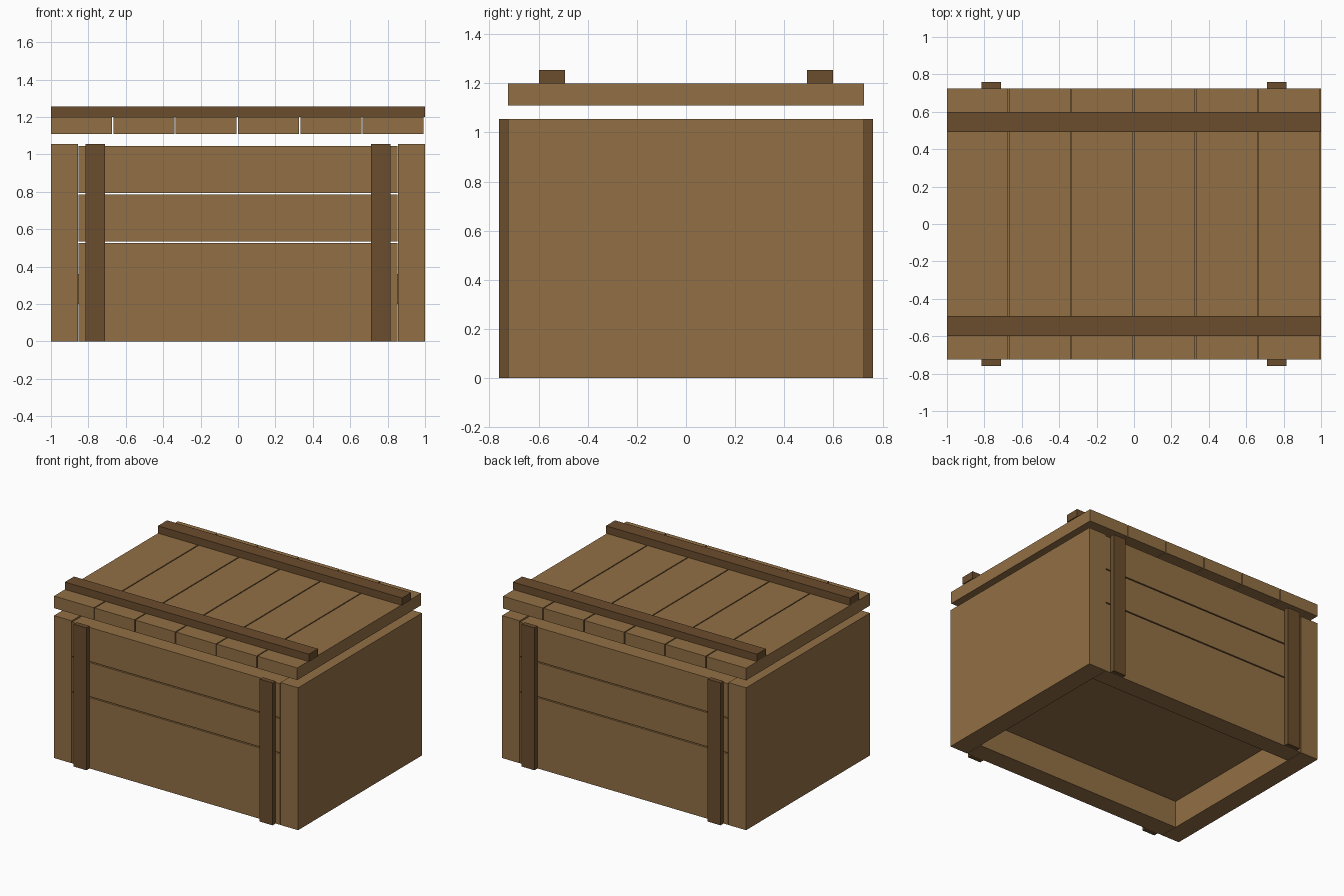
import bpy

if "Cube" in bpy.data.objects:
    bpy.data.objects.remove(bpy.data.objects["Cube"])


def material(name, rgb):
    m = bpy.data.materials.new(name)
    m.diffuse_color = (*rgb, 1)
    m.use_nodes = True
    m.node_tree.nodes["Principled BSDF"].inputs["Base Color"].default_value = m.diffuse_color
    return m


LIGHT = material("light wood", (0.291, 0.162, 0.060))
DARK = material("dark wood", (0.147, 0.074, 0.026))


def box(name, x, y, z, mat):
    """Box from (min, max) ranges on each axis."""
    bpy.ops.mesh.primitive_cube_add(size=1, location=[(a + b) / 2 for a, b in (x, y, z)])
    ob = bpy.context.object
    ob.name = name
    ob.scale = [b - a for a, b in (x, y, z)]
    bpy.ops.object.transform_apply(location=False, rotation=False, scale=True)
    ob.data.materials.append(mat)
    return ob


def span(s, a, b):
    """Range mirrored to the side given by the sign s."""
    return (a, b) if s > 0 else (-b, -a)


HALF_Y, WALL, INNER_X, HEIGHT = 0.725, 0.14, 0.855, 1.055

# Thick end walls
for s, side in ((-1, "left"), (1, "right")):
    box(side + "_end_wall", span(s, INNER_X, 1), (-HALF_Y, HALF_Y), (0, HEIGHT), LIGHT)

# Raised floor
box("floor", (-INNER_X, INNER_X), (-HALF_Y + WALL, HALF_Y - WALL), (0.20, 0.36), LIGHT)

for s, side in ((-1, "front"), (1, "back")):
    # Horizontal wall planks with open gaps
    for i, z in enumerate(((0, 0.525), (0.533, 0.785), (0.793, 1.045))):
        box(f"{side}_plank_{i + 1}", (-0.853, 0.853), span(s, HALF_Y - WALL, HALF_Y - 0.001), z, LIGHT)
    # Upright battens
    for t in (-1, 1):
        box(side + "_upright_batten", span(t, 0.71, 0.815), span(s, HALF_Y - 0.001, 0.76), (0, HEIGHT), DARK)
    # Lid battens
    box(side + "_lid_batten", (-1, 1), span(s, 0.492, 0.598), (1.20, 1.255), DARK)

# Lid planks, hovering just above the box
for i in range(6):
    x = -1 + i / 3
    box(f"lid_plank_{i + 1}", (x, x + 0.326), (-HALF_Y, HALF_Y), (1.11, 1.20), LIGHT)
